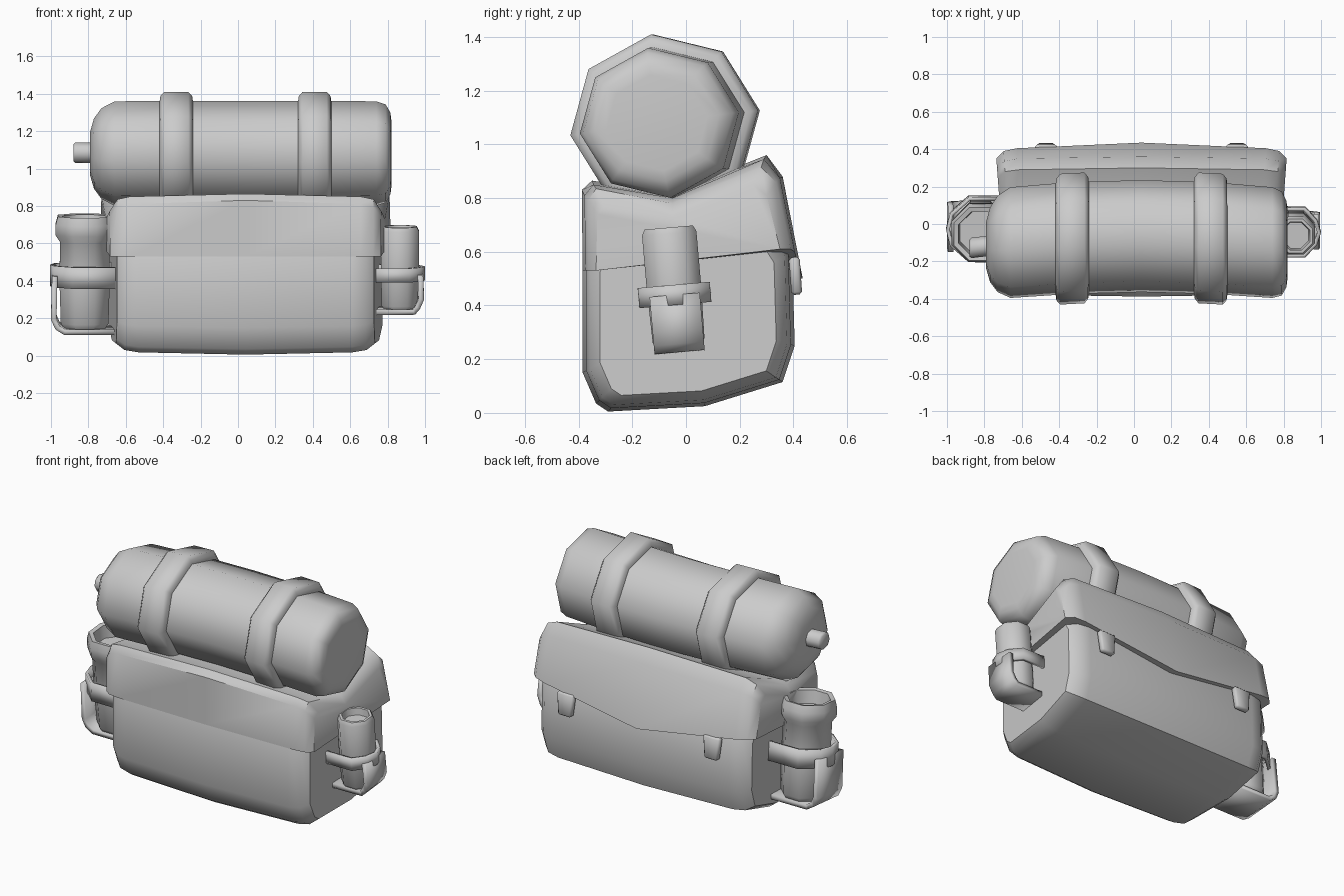
import bpy, bmesh
from math import sin, cos, pi, radians
from mathutils import Vector

if "Cube" in bpy.data.objects:
    bpy.data.objects.remove(bpy.data.objects["Cube"])

CX = 0.04  # bag is slightly off centre


def finish(name, bm, angle=50):
    bmesh.ops.recalc_face_normals(bm, faces=bm.faces)
    me = bpy.data.meshes.new(name)
    bm.to_mesh(me)
    bm.free()
    ob = bpy.data.objects.new(name, me)
    bpy.context.collection.objects.link(ob)
    bpy.ops.object.select_all(action='DESELECT')
    ob.select_set(True)
    bpy.context.view_layer.objects.active = ob
    bpy.ops.object.shade_smooth_by_angle(angle=radians(angle))
    return ob


def loft(name, rings, angle=50):
    """Skin closed rings of equal length and cap both ends."""
    bm = bmesh.new()
    vs = [[bm.verts.new(p) for p in r] for r in rings]
    n = len(vs[0])
    for a, b in zip(vs, vs[1:]):
        for i in range(n):
            bm.faces.new((a[i], a[(i + 1) % n], b[(i + 1) % n], b[i]))
    bm.faces.new(vs[0])
    bm.faces.new(vs[-1])
    return finish(name, bm, angle)


def bag_part(name, half_sections):
    """Side profiles from the middle outwards, mirrored; wider at the back."""
    ring = lambda x, pts: [(CX + x * (1 + 0.1 * y), y, z) for y, z in pts]
    rings = [ring(-x, p) for x, p in reversed(half_sections[1:])]
    rings += [ring(x, p) for x, p in half_sections]
    return loft(name, rings, 38)


def strip(name, path, width, thick):
    """Strap of given thickness following a path."""
    bm = bmesh.new()
    w = Vector(width) / 2
    vs = [(bm.verts.new(Vector(p) - w), bm.verts.new(Vector(p) + w)) for p in path]
    for a, b in zip(vs, vs[1:]):
        bm.faces.new((a[0], a[1], b[1], b[0]))
    ob = finish(name, bm)
    m = ob.modifiers.new("thickness", 'SOLIDIFY')
    m.thickness, m.offset = thick, 0
    return ob


# Main bag
side = [(-.385, .56), (-.385, .15), (-.335, .035), (-.29, .005), (.07, .025), (.36, .115),
        (.405, .25), (.395, .60), (.30, .75), (-.30, .75)]
inset = lambda f: [(y * f, .36 + (z - .36) * f) for y, z in side]
bag_part("bag_body", [(0, side), (.59, inset(.965)), (.665, inset(.93)), (.71, inset(.83))])

# Lid flap with a pointed rear edge
bag_part("lid_flap", [
    (0, [(-.385, .53), (-.388, .83), (-.35, .865), (-.05, .82), (.30, .96), (.36, .88), (.435, .50)]),
    (.64, [(-.375, .53), (-.378, .81), (-.345, .85), (-.05, .80), (.29, .945), (.35, .875), (.405, .60)]),
    (.71, [(-.365, .53), (-.365, .79), (-.335, .835), (-.05, .78), (.28, .915), (.335, .86), (.39, .61)]),
    (.75, [(-.335, .53), (-.33, .74), (-.30, .77), (-.05, .73), (.25, .85), (.30, .81), (.35, .61)])])

# Rear buckles
for label, x in (("left", -.47), ("right", .55)):
    bm = bmesh.new()
    bmesh.ops.create_cube(bm, size=1)
    for v in bm.verts:
        taper = 1 if v.co.z > 0 else .75
        v.co = Vector((v.co.x * .12 * taper, v.co.y * .04, v.co.z * .14))
    bmesh.ops.bevel(bm, geom=bm.edges[:], offset=.01, segments=1, affect='EDGES')
    ob = finish("buckle_" + label, bm)
    ob.location = (x, .408, .51)
    ob.rotation_euler.x = radians(4)


# Bedroll: octagonal, bowed slightly forward at its ends
def octa(x, ry, rz, yc=-.065, zc=1.08):
    yc -= .07 * (x - CX) ** 2
    ang = [radians(98) + i * pi / 4 for i in range(8)]
    return [(x, yc + ry * cos(a), zc + rz * sin(a)) for a in ang]


loft("bedroll", [octa(x, r * 1.06, r) for x, r in (
    (-.79, .12), (-.77, .19), (-.73, .245), (-.66, .282), (-.33, .285), (.04, .285),
    (.41, .285), (.74, .282), (.79, .265), (.815, .22), (.82, .18))], 50)
loft("bedroll_core_end", [octa(x, r, r, -.07, 1.085) for x, r in (
    (-.74, .055), (-.87, .055), (-.88, .045))], 50)
for label, x in (("left", -.33), ("right", .41)):
    loft("bedroll_strap_" + label, [octa(x + dx, r * 1.06, r, -.068) for dx, r in (
        (-.09, .275), (-.085, .31), (-.065, .333), (.065, .333), (.085, .31), (.09, .275))], 50)


# Side bottles with band and cradle
def bottle_set(label, s, loc, rings, r, w, out, inner, band_z, band_h, top_z):
    ang = [radians(22.5) + i * pi / 4 for i in range(8)]
    parts = [loft("bottle_" + label,
                  [[(q * cos(a), q * sin(a), z) for a in ang] for q, z in rings], 50)]
    k = r * .6
    band = [(-inner, -w), (k * .7, -w), (out - .02, -w * .5), (out, 0),
            (out - .02, w * .5), (k * .7, w), (-inner, w)]
    parts.append(strip("bottle_band_" + label, [(s * x, y, band_z) for x, y in band],
                       (0, 0, band_h), .02))
    cradle = [(-inner, 0), (out * .6, .0), (out - .03, .025), (out - .01, .07), (out - .015, top_z)]
    parts.append(strip("bottle_cradle_" + label, [(s * x, 0, z) for x, z in cradle],
                       (0, w * 1.5, 0), .03))
    for p in parts:
        p.location = loc
        p.rotation_euler.x = radians(5)


bottle_set("right", 1, (.865, -.025, .24),
           [(.09, .01), (.105, .03), (.11, .24), (.11, .43), (.098, .452), (.082, .452), (.075, .41)],
           .11, .125, .125, .14, .20, .075, .20)
bottle_set("left", -1, (-.82, .0, .135),
           [(.12, .015), (.138, .04), (.145, .25), (.143, .48), (.168, .515), (.168, .57),
            (.155, .615), (.128, .61), (.12, .53)],
           .145, .165, .175, .18, .295, .115, .30)
